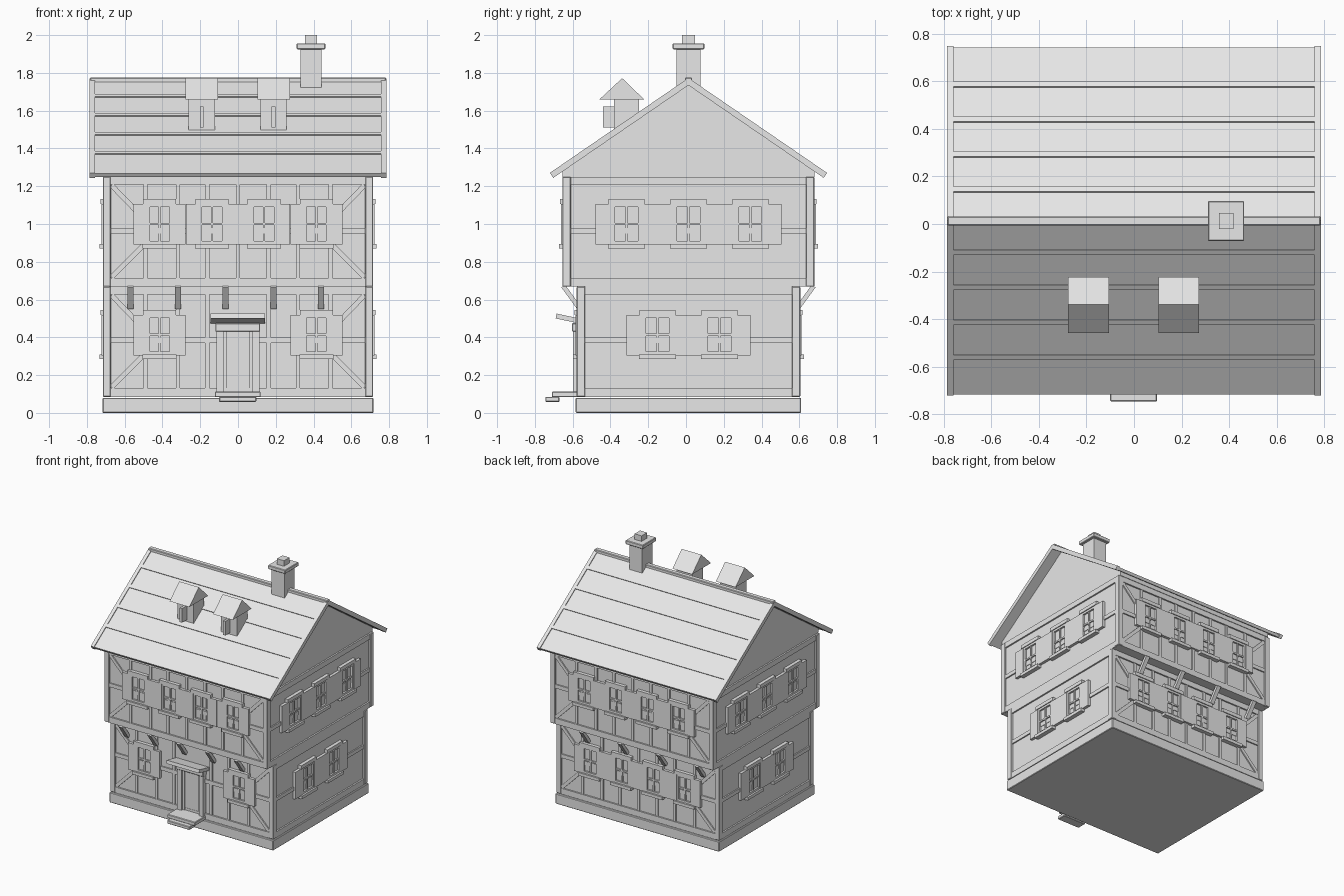
import bpy, bmesh, math
from mathutils import Matrix, Vector

if "Cube" in bpy.data.objects:
    bpy.data.objects.remove(bpy.data.objects["Cube"])

CY = 0.013                      # depth centre of the house
SLOPE = math.atan(0.685)        # roof pitch
stone = bpy.data.materials.new("light_grey")
stone.diffuse_color = (0.8, 0.8, 0.8, 1)
stone.use_nodes = True
stone.node_tree.nodes["Principled BSDF"].inputs["Base Color"].default_value = stone.diffuse_color
parts = {}


def box(name, xr, yr, zr, frame=Matrix()):
    """Add a box, given by its ranges in a local frame, to a named part."""
    bm = parts.setdefault(name, bmesh.new())
    lo, hi = zip(xr, yr, zr)
    mid = [(a + b) / 2 for a, b in zip(lo, hi)]
    size = [abs(b - a) for a, b in zip(lo, hi)]
    m = frame @ Matrix.Translation(mid) @ Matrix.Diagonal((*size, 1))
    bmesh.ops.create_cube(bm, size=1, matrix=m)


def prism(name, profile, x0, x1):
    """Extrude a (y, z) profile along x."""
    bm = parts.setdefault(name, bmesh.new())
    face = bm.faces.new([bm.verts.new((x0, y, z)) for y, z in profile])
    ext = bmesh.ops.extrude_face_region(bm, geom=[face])
    verts = [v for v in ext["geom"] if isinstance(v, bmesh.types.BMVert)]
    bmesh.ops.translate(bm, verts=verts, vec=(x1 - x0, 0, 0))
    bmesh.ops.recalc_face_normals(bm, faces=bm.faces)


def side(quarter, dist):
    """Frame on a facade: local x along the wall, -y outward, z up."""
    return (Matrix.Translation((0, CY, 0)) @ Matrix.Rotation(quarter * math.pi / 2, 4, 'Z')
            @ Matrix.Translation((0, -dist, 0)))


def window(f, u, z, half, shutter):
    """Casement with 2x2 panes, shutters, lintel and sill; z is the middle."""
    h = 0.105
    box("window_glass", (u - half, u + half), (-0.006, 0.01), (z - h, z + h), f)
    for s in (-1, 1):
        box("window_frame", (u + s * half, u + s * (half - 0.016)), (-0.02, 0.01), (z - h, z + h), f)
        box("window_frame", (u - half, u + half), (-0.02, 0.01), (z + s * h, z + s * (h - 0.016)), f)
        box("shutter", (u + s * half, u + s * shutter), (-0.022, 0.01), (z - h - 0.003, z + h), f)
    box("window_bars", (u - 0.006, u + 0.006), (-0.016, 0.01), (z - h, z + h), f)
    box("window_bars", (u - half, u + half), (-0.016, 0.01), (z - 0.006, z + 0.006), f)
    box("window_lintel", (u - half - 0.02, u + half + 0.02), (-0.027, 0.01), (z + h, z + h + 0.028), f)
    box("window_sill", (u - half - 0.022, u + half + 0.022), (-0.034, 0.01), (z - h - 0.024, z - h), f)


def brace(f, a, b, width=0.026):
    """Diagonal timber between two (u, z) points on a facade."""
    d = Vector((b[0] - a[0], 0, b[1] - a[1]))
    m = f @ Matrix.Translation((a[0], 0, a[1])) @ Matrix.Rotation(-math.atan2(d.z, d.x), 4, 'Y')
    box("brace", (0, d.length), (-0.009, 0.005), (-width / 2, width / 2), m)


# Foundation and storey walls: (half depth, floor, ceiling)
box("foundation", (-0.717, 0.717), (CY - 0.597, CY + 0.597), (0, 0.08))
HX = 0.70
storeys = [(0.577, 0.085, 0.668), (0.652, 0.668, 1.25)]
for level, (hy, z0, z1) in enumerate(storeys):
    box("storey_wall", (-HX, HX), (CY - hy, CY + hy), (z0, z1))
    zm = (z0 + z1) / 2
    rail = (0.37, 0.40) if level == 0 else (0.95, 0.98)
    # Corner posts
    for sx in (-1, 1):
        for sy in (-1, 1):
            box("corner_post", (sx * 0.673, sx * 0.715),
                (CY + sy * (hy - 0.03), CY + sy * (hy + 0.015)), (z0, z1))
    for q in range(4):
        f = side(q, hy if q % 2 == 0 else HX)
        half = 0.674 if q % 2 == 0 else hy - 0.029
        # Horizontal rails
        box("rail", (-half, half), (-0.012, 0.01), (z0, z0 + 0.046), f)
        box("rail", (-half, half), (-0.012, 0.01), (z1 - 0.042, z1), f)
        box("middle_rail", (-half, half), (-0.010, 0.01), rail, f)
        # Windows
        zw = 0.413 if level == 0 else 1.0
        if q % 2 == 0:
            us = (-0.415, 0.415) if (q, level) == (0, 0) else (-0.415, -0.138, 0.138, 0.415)
            for u in us:
                window(f, u, zw, 0.068, 0.138)
            # Studs and corner braces
            for u in (-0.49, -0.317, -0.163, 0, 0.163, 0.317, 0.49):
                if (q, level) == (0, 0) and abs(u) < 0.1:
                    continue
                box("stud", (u - 0.011, u + 0.011), (-0.008, 0.01), (z0 + 0.04, z1 - 0.04), f)
            for s in (-1, 1):
                brace(f, (s * 0.67, z0 + 0.05), (s * 0.49, zm - 0.06))
                brace(f, (s * 0.67, z1 - 0.045), (s * 0.49, zm + 0.06))
        else:
            for u in ((-0.164, 0.164) if level == 0 else (-0.328, 0, 0.328)):
                window(f, u, zw, 0.076, 0.164)

# Jetty brackets under the overhanging storey
for q, count in ((0, 5), (2, 4)):
    for i in range(count):
        x = -0.57 + 1.01 * i / (count - 1)
        f = side(q, 0.60) @ Matrix.Translation((x if q == 0 else -x, -0.022, 0.615))
        box("jetty_bracket", (-0.016, 0.016), (-0.012, 0.012), (-0.07, 0.07),
            f @ Matrix.Rotation(math.radians(36), 4, 'X'))

# Door with surround, tilted hood and steps
f = Matrix.Translation((0, CY - 0.577, 0))
box("door", (-0.077, 0.077), (-0.010, 0.01), (0.10, 0.43), f)
for s in (-1, 1):
    box("door_post", (s * 0.077, s * 0.113), (-0.035, 0.01), (0.10, 0.43), f)
    box("door_stile", (s * 0.062, s * 0.077), (-0.018, 0.01), (0.10, 0.43), f)
box("door_lintel", (-0.12, 0.117), (-0.04, 0.01), (0.43, 0.475), f)
box("door_hood", (-0.145, 0.142), (-0.11, 0.015), (-0.013, 0.013),
    Matrix.Translation((0, -0.58, 0.49)) @ Matrix.Rotation(math.radians(-12), 4, 'X'))
box("threshold", (-0.123, 0.12), (-0.71, -0.57), (0.083, 0.113))
box("step", (-0.1, 0.097), (-0.745, -0.67), (0.058, 0.085))

# Attic gable
prism("gable", [(CY - 0.668, 1.25), (CY + 0.668, 1.25), (CY + 0.668, 1.287),
                (CY, 1.745), (CY - 0.668, 1.287)], -HX, HX)

# Roof slopes with raised course strips and verge boards
length = 0.728 / math.cos(SLOPE)
for s in (0, 1):
    f = (Matrix.Translation((0, CY, 1.766)) @ Matrix.Rotation(s * math.pi, 4, 'Z')
         @ Matrix.Rotation(SLOPE, 4, 'X'))
    box("roof_slope", (-0.77, 0.77), (-length, 0), (-0.022, 0), f)
    for sx in (-1, 1):
        box("verge_board", (sx * 0.757, sx * 0.785), (-length - 0.003, 0), (-0.026, 0.006), f)
    for k in range(4):
        d = (0.13 + 0.147 * k) / math.cos(SLOPE)
        box("roof_course", (-0.757, 0.757), (-d - 0.013, -d + 0.013), (-0.01, 0.006), f)
box("ridge_cap", (-0.783, 0.783), (CY - 0.019, CY + 0.019), (1.745, 1.775))

# Dormers with roofs ridged across
for x in (-0.192, 0.188):
    box("dormer_body", (x - 0.07, x + 0.07), (-0.38, -0.25), (1.48, 1.665))
    box("dormer_window", (x - 0.01, x + 0.01), (-0.44, -0.37), (1.51, 1.622))
    prism("dormer_roof", [(-0.458, 1.66), (-0.222, 1.66), (-0.338, 1.772)], x - 0.086, x + 0.086)

# Chimney
box("chimney_stack", (0.33, 0.443), (CY - 0.063, CY + 0.063), (1.70, 1.93))
box("chimney_cap", (0.31, 0.463), (CY - 0.084, CY + 0.084), (1.925, 1.956))
box("chimney_pot", (0.356, 0.417), (CY - 0.034, CY + 0.034), (1.95, 2.0))

# Turn every part into an object, with softened edges on the heavy pieces
bevelled = {"foundation", "corner_post", "ridge_cap", "chimney_cap", "threshold", "step", "door_lintel"}
for name, bm in parts.items():
    mesh = bpy.data.meshes.new(name)
    bm.to_mesh(mesh)
    bm.free()
    mesh.materials.append(stone)
    obj = bpy.data.objects.new(name, mesh)
    bpy.context.collection.objects.link(obj)
    if name in bevelled:
        mod = obj.modifiers.new("soft_edge", 'BEVEL')
        mod.width = 0.004
        mod.segments = 1
